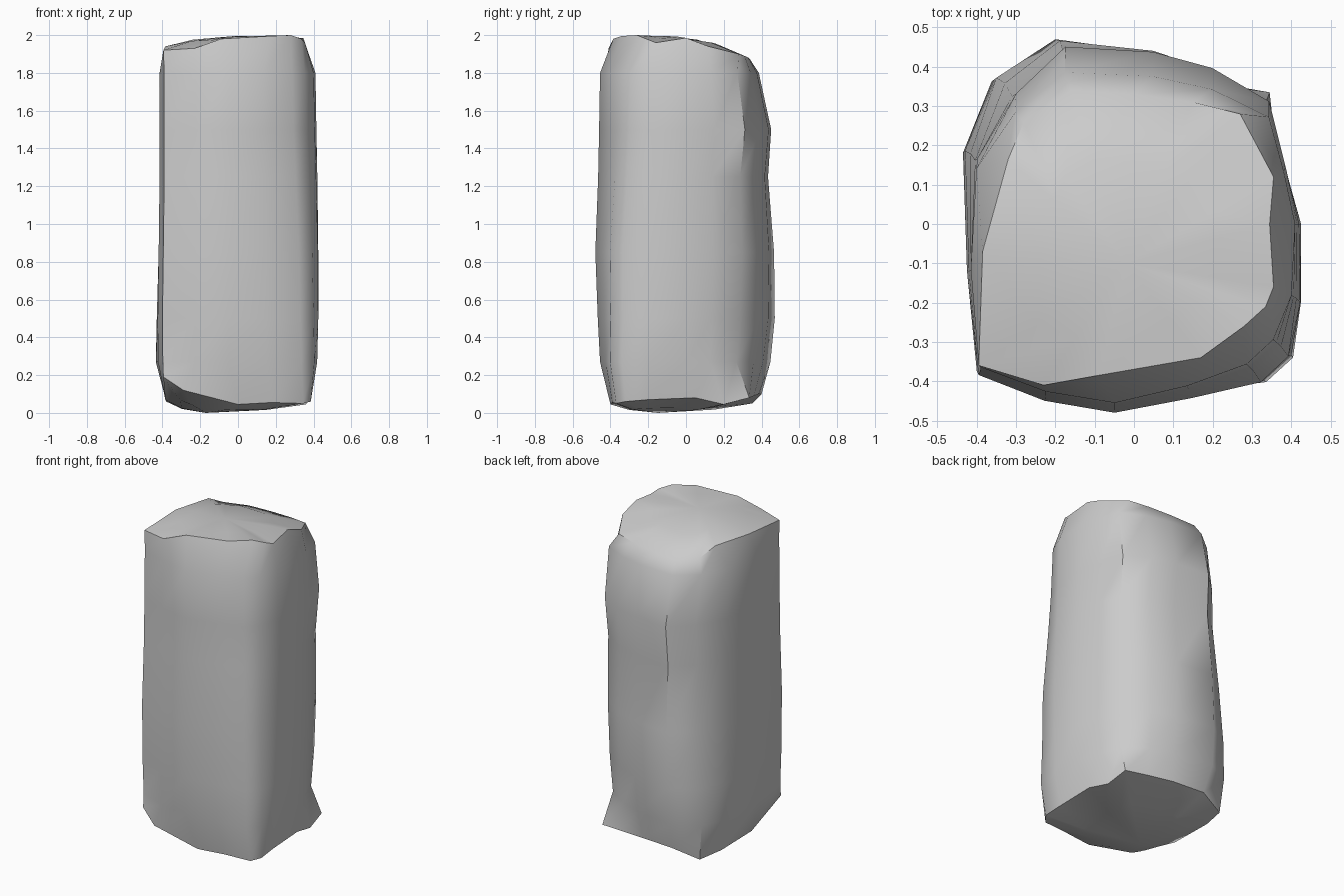
import bpy
import bmesh

# Typical cross-section of the stone, counter-clockwise from the front left corner
OUTLINE = [(-.40, -.38), (-.23, -.445), (-.05, -.475), (.15, -.44), (.33, -.405), (.40, -.34),
           (.425, -.20), (.425, 0), (.39, .15), (.345, .31), (.20, .40), (.05, .445),
           (-.20, .48), (-.35, .38), (-.43, .19), (-.425, -.12)]

# Chipped rims where the sides meet the bottom and top faces
BOTTOM_RIM = [(-.395, -.375, .19), (-.29, -.415, .12), (0, -.40, .045), (.18, -.39, .055),
              (.345, -.37, .05), (.385, -.32, .06), (.38, -.20, .07), (.375, .05, .08),
              (.36, .20, .045), (.345, .335, .08), (.20, .36, .09), (.03, .385, .10),
              (-.18, .40, .10), (-.34, .35, .05), (-.38, .19, .06), (-.385, -.10, .07)]
TOP_RIM = [(-.395, -.36, 1.92), (-.23, -.41, 1.93), (-.09, -.385, 1.98), (.17, -.34, 1.995),
           (.28, -.26, 2.0), (.335, -.21, 1.98), (.355, -.16, 1.96), (.345, 0, 1.985),
           (.355, .12, 1.94), (.27, .28, 1.90), (.15, .31, 1.89), (0, .33, 1.88),
           (-.16, .34, 1.87), (-.28, .26, 1.89), (-.32, .165, 1.94), (-.385, -.07, 1.94)]

# Height; left, right, front and back reach; inset of front right, back right, back left corners
LEVELS = [(.27, .428, .415, .455, .44, -.02, .025, -.02), (.50, .43, .425, .467, .47, 0, .025, 0),
          (.85, .425, .425, .48, .475, .01, .015, .025), (1.25, .42, .42, .465, .45, .03, .005, .045),
          (1.5, .42, .415, .46, .472, .04, -.01, .06), (1.8, .42, .41, .455, .405, .045, -.015, .055)]

# Corner weights per outline point, and inward direction of each corner
CORNERS = [({3: .3, 4: 1, 5: 1, 6: .3}, (-.7, .7)),
           ({8: .5, 9: 1, 10: .5}, (-.7, -.7)),
           ({12: .5, 13: 1, 14: .5}, (.7, -.7))]


def section(z, left, right, front, back, *insets):
    pts = []
    for i, (x, y) in enumerate(OUTLINE):
        x *= right / .425 if x > 0 else left / .43
        y *= back / .48 if y > 0 else front / .475
        for (weights, (dx, dy)), inset in zip(CORNERS, insets):
            x += dx * inset * weights.get(i, 0)
            y += dy * inset * weights.get(i, 0)
        pts.append((x, y, z))
    return pts


def cap(bm, rim, centre, flip):
    # low dome: inner ring and a centre point
    n = len(rim)
    mid = bm.verts.new(centre)
    inner = []
    for v in rim:
        p = v.co.lerp(mid.co, .4)
        p.z = v.co.z * .35 + centre[2] * .65
        inner.append(bm.verts.new(p))
    for i in range(n):
        j = (i + 1) % n
        for f in ([rim[i], rim[j], inner[j], inner[i]], [inner[i], inner[j], mid]):
            bm.faces.new(f[::-1] if flip else f)


# Stone pillar
bm = bmesh.new()
rings = [BOTTOM_RIM] + [section(*l) for l in LEVELS] + [TOP_RIM]
rings = [[bm.verts.new(p) for p in r] for r in rings]
for low, high in zip(rings, rings[1:]):
    for i in range(len(low)):
        j = (i + 1) % len(low)
        bm.faces.new((low[i], low[j], high[j], high[i]))
cap(bm, rings[0], (-.17, -.15, 0), True)
cap(bm, rings[-1], (-.02, -.10, 1.995), False)
bmesh.ops.recalc_face_normals(bm, faces=bm.faces)

mesh = bpy.data.meshes.new("stone_pillar")
bm.to_mesh(mesh)
bm.free()
stone = bpy.data.objects.new("stone_pillar", mesh)
bpy.context.collection.objects.link(stone)
bpy.context.view_layer.objects.active = stone
stone.select_set(True)
bpy.ops.object.shade_smooth_by_angle(angle=0.75)
